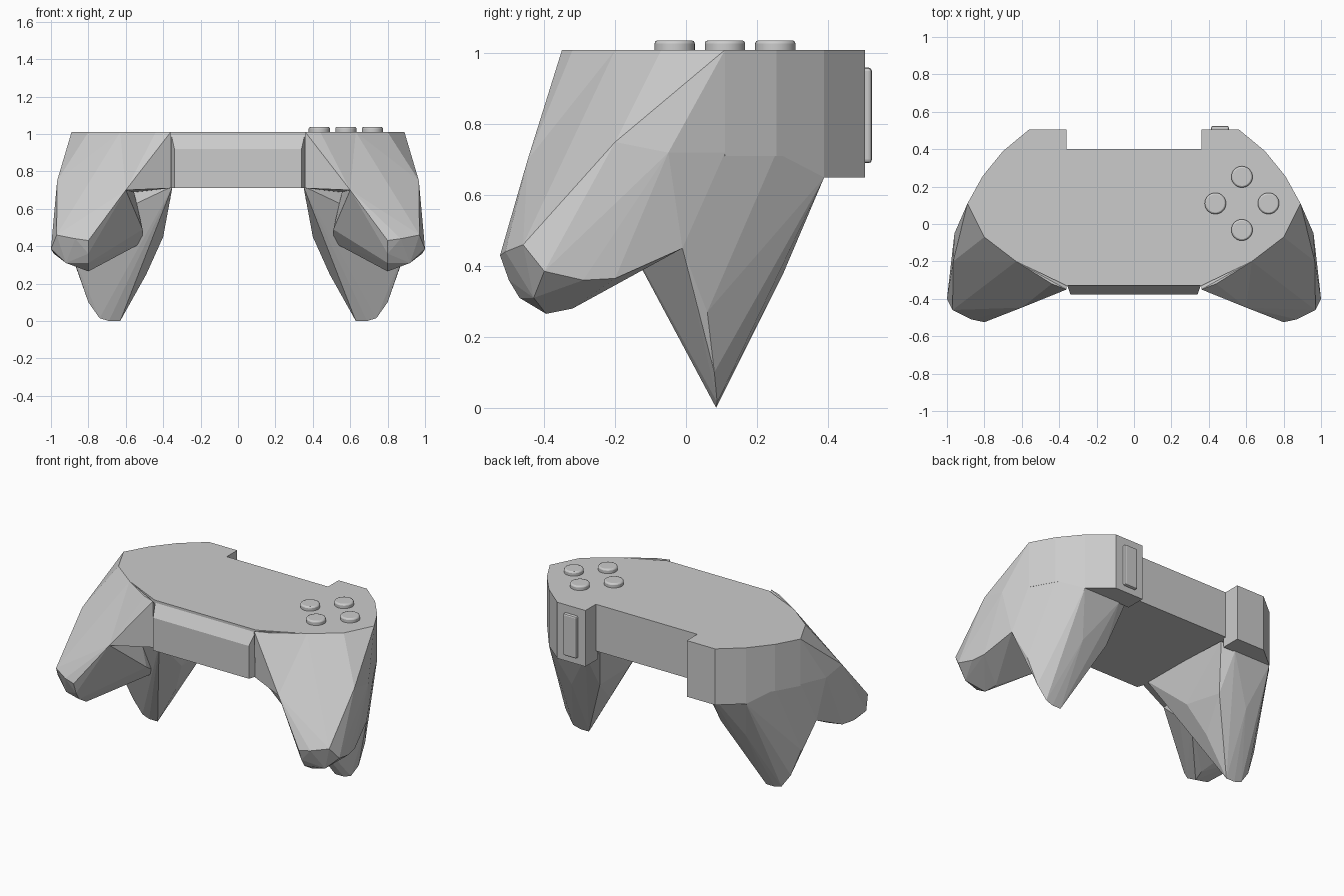
import bpy, bmesh

if "Cube" in bpy.data.objects:
    bpy.data.objects.remove(bpy.data.objects["Cube"])

grey = bpy.data.materials.new("light_grey")
grey.diffuse_color = (0.6, 0.6, 0.6, 1)
grey.use_nodes = True
grey.node_tree.nodes["Principled BSDF"].inputs["Base Color"].default_value = grey.diffuse_color
TOP = 1.01


def finish(name, bm, mirror=False):
    bmesh.ops.recalc_face_normals(bm, faces=bm.faces)
    me = bpy.data.meshes.new(name)
    bm.to_mesh(me)
    bm.free()
    ob = bpy.data.objects.new(name, me)
    bpy.context.collection.objects.link(ob)
    me.materials.append(grey)
    if mirror:
        ob.modifiers.new("mirror", 'MIRROR').use_axis[0] = True
    return ob


def hull(name, pts, mirror=True):
    bm = bmesh.new()
    for p in pts:
        bm.verts.new(p)
    bmesh.ops.convex_hull(bm, input=bm.verts[:])
    junk = [v for v in bm.verts if not v.link_faces]
    bmesh.ops.delete(bm, geom=junk, context='VERTS')
    bmesh.ops.dissolve_limit(bm, angle_limit=0.02, verts=bm.verts[:], edges=bm.edges[:])
    return finish(name, bm, mirror)


def prism(name, outline, z0, z1, mirror=False):
    bm = bmesh.new()
    f = bm.faces.new([bm.verts.new((x, y, z0)) for x, y in outline])
    r = bmesh.ops.extrude_face_region(bm, geom=[f])
    vs = [v for v in r['geom'] if isinstance(v, bmesh.types.BMVert)]
    bmesh.ops.translate(bm, verts=vs, vec=(0, 0, z1 - z0))
    return finish(name, bm, mirror)


# main body: flat top plate with the notch at the back
half = [(0.36, -0.33), (0.63, -0.2), (0.8, -0.07), (0.89, 0.11), (0.81, 0.255),
        (0.70, 0.39), (0.56, 0.506), (0.36, 0.506), (0.36, 0.40)]
prism("body", half + [(-x, y) for x, y in reversed(half)], 0.71, TOP)

# sloped front panel between the grips
hull("front_panel", [(s * x, y, z) for s in (1, -1) for x, y, z in
     ((0.36, -0.32, TOP), (0.34, -0.376, 0.92), (0.34, -0.376, 0.71), (0.36, -0.32, 0.71))], False)

# shoulders, dropping a little lower than the body at the back
prism("shoulder", [(0.36, 0.38), (0.70, 0.39), (0.56, 0.506), (0.36, 0.506)], 0.65, 0.8, True)

# inner root of each front grip, next to the front panel
hull("grip_root", [
    (0.36, -0.35, TOP), (0.44, -0.32, TOP), (0.63, -0.2, TOP), (0.60, -0.447, 0.70),
    (0.36, -0.34, 0.71), (0.63, -0.1, 0.68), (0.38, -0.1, 0.71)])

# front grips
hull("front_grip", [
    (0.63, -0.2, TOP), (0.8, -0.07, TOP), (0.89, 0.11, TOP),
    (0.89, 0.11, 0.72), (0.96, -0.05, 0.72), (0.967, -0.2, 0.75), (0.97, -0.46, 0.46),
    (0.60, -0.447, 0.70), (0.80, -0.525, 0.43), (0.87, -0.51, 0.44),
    (1.0, -0.40, 0.385), (0.985, -0.29, 0.36), (0.97, -0.2, 0.365), (0.92, -0.01, 0.45),
    (0.80, -0.50, 0.36), (0.80, -0.47, 0.31), (0.80, -0.395, 0.265), (0.92, -0.43, 0.31),
    (0.78, -0.32, 0.28), (0.51, -0.2, 0.49), (0.51, -0.09, 0.42)])

# rear prongs tapering down to the ground
hull("rear_prong", [
    (0.35, -0.3, 0.72), (0.36, 0.36, 0.70), (0.43, 0.26, 0.42), (0.40, 0.0, 0.45),
    (0.49, 0.07, 0.25), (0.44, 0.39, 0.65), (0.70, 0.39, 0.65), (0.70, 0.39, 0.72),
    (0.81, 0.255, 0.72), (0.89, 0.11, 0.72), (0.92, -0.01, 0.45), (0.86, 0.06, 0.27),
    (0.80, 0.08, 0.1), (0.62, 0.275, 0.38), (0.63, 0.175, 0.18), (0.74, 0.088, 0.015),
    (0.69, 0.085, 0), (0.63, 0.085, 0)])

# four round buttons on the right of the top face
for i, (dx, dy) in enumerate(((0, 1), (-1, 0), (1, 0), (0, -1))):
    bpy.ops.mesh.primitive_cylinder_add(vertices=32, radius=0.057, depth=0.06,
                                        location=(0.577 + dx * 0.142, 0.11 + dy * 0.142, 1.007))
    ob = bpy.context.object
    ob.name = f"button_{i + 1}"
    ob.data.materials.append(grey)
    b = ob.modifiers.new("bevel", 'BEVEL')
    b.width, b.segments = 0.009, 2
    bpy.ops.object.shade_smooth_by_angle()

# rear shoulder button, on the right only
bpy.ops.mesh.primitive_cube_add(size=1, location=(0.46, 0.505, 0.825))
ob = bpy.context.object
ob.name = "rear_button"
ob.scale = (0.095, 0.04, 0.27)
bpy.ops.object.transform_apply(location=False, rotation=False, scale=True)
ob.data.materials.append(grey)
b = ob.modifiers.new("bevel", 'BEVEL')
b.width, b.segments = 0.01, 2
